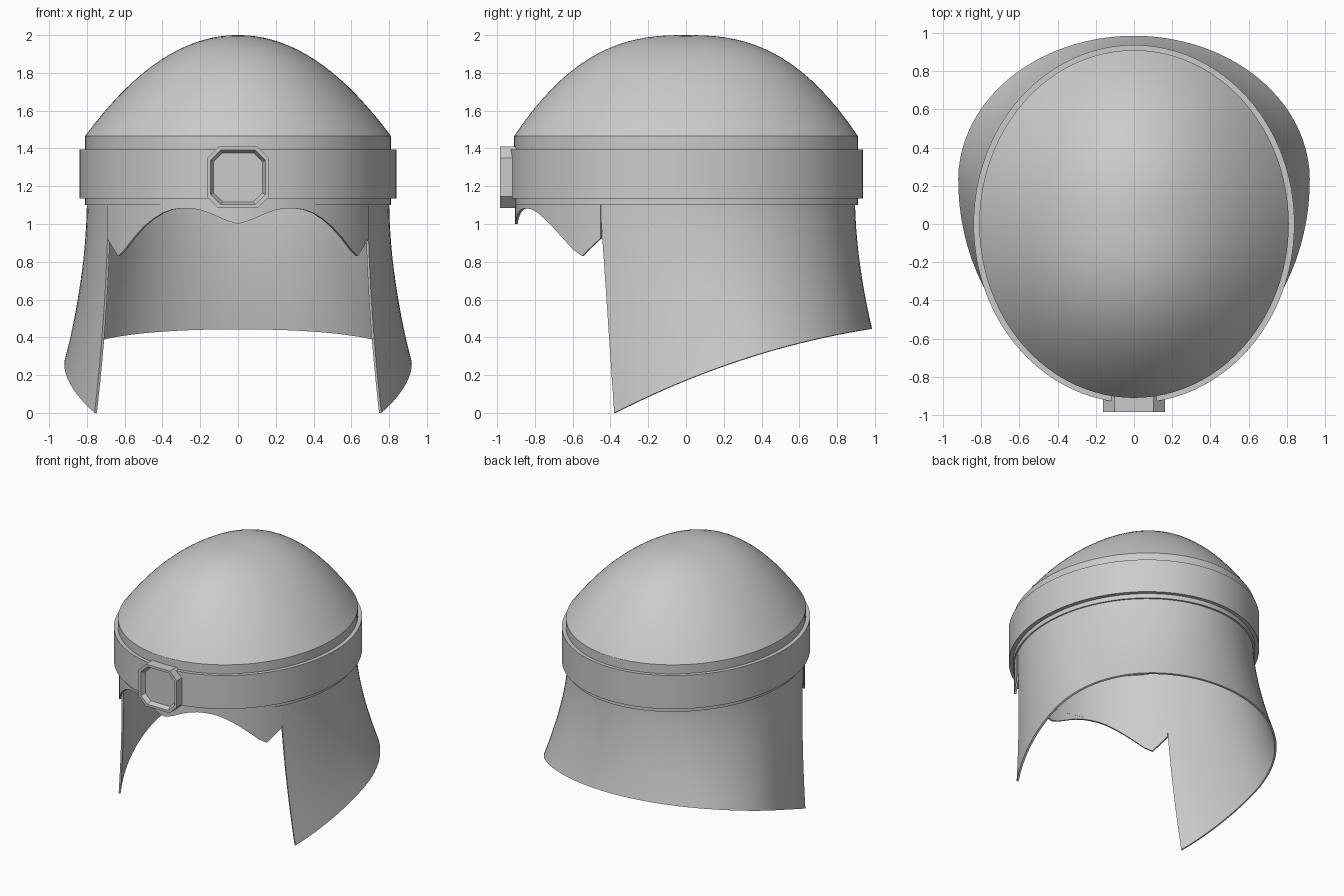
import bpy
import bmesh
from math import sin, cos, pi, radians, sqrt

cube = bpy.data.objects.get("Cube")
if cube:
    bpy.data.objects.remove(cube, do_unlink=True)

GREY = (0.6, 0.6, 0.6, 1.0)
steel = bpy.data.materials.new("grey_steel")
steel.use_nodes = True
steel.diffuse_color = GREY
steel.node_tree.nodes["Principled BSDF"].inputs["Base Color"].default_value = GREY


def sheet(name, rows, closed=False, thickness=0.0):
    """Skin rows of points (bottom to top, anticlockwise) and shade the result."""
    bm = bmesh.new()
    grid = [[bm.verts.new(p) for p in row] for row in rows]
    n = len(rows[0])
    for low, high in zip(grid, grid[1:]):
        for i in range(n if closed else n - 1):
            k = (i + 1) % n
            bm.faces.new((low[i], low[k], high[k], high[i]))
    bmesh.ops.remove_doubles(bm, verts=bm.verts, dist=1e-5)
    mesh = bpy.data.meshes.new(name)
    bm.to_mesh(mesh)
    bm.free()
    mesh.materials.append(steel)
    ob = bpy.data.objects.new(name, mesh)
    bpy.context.collection.objects.link(ob)
    bpy.ops.object.select_all(action='DESELECT')
    ob.select_set(True)
    bpy.context.view_layer.objects.active = ob
    if thickness:
        mod = ob.modifiers.new("thickness", 'SOLIDIFY')
        mod.thickness = thickness
        mod.offset = -1
        bpy.ops.object.modifier_apply(modifier=mod.name)
    bpy.ops.object.shade_smooth_by_angle(angle=radians(25))
    return ob


def ring(rx, ry, z, n=96):
    return [(rx * cos(2 * pi * i / n), ry * sin(2 * pi * i / n), z) for i in range(n)]


# Dome: straight skirt, then a cap that is rounder along y than along x
RX, RY, CREST, SHOULDER = 0.81, 0.91, 2.0, 1.465


def dome_ring(u):
    row = []
    for x, y, _ in ring(RX, RY, 0):
        power = 2.05 + 0.5 * (y / RY) ** 2
        row.append((x * u, y * u, SHOULDER + (CREST - SHOULDER) * (1 - u ** power)))
    return row


STEPS = 18
sheet("dome", [ring(RX, RY, 1.10)] + [dome_ring(1 - i / STEPS) for i in range(STEPS + 1)],
      closed=True, thickness=0.02)

# Band: closed rectangular section swept round the dome
section = [(0.0, 1.135), (0.035, 1.135), (0.035, 1.395), (0.0, 1.395), (0.0, 1.135)]
sheet("head_band", [ring(RX - 0.005 + d, RY - 0.008 + d, z) for d, z in section], closed=True)

# Neck guard: the upper ellipse flares into a wider, slanted lower edge
TOP = 1.13
COLS, LEVELS = 64, 14


def lower_height(y):
    t = (y + 0.38) / 1.36
    return 0.445 * (1.55 * t - 0.55 * t * t)


def guard_point(s, t):
    side = 1 if s >= 0 else -1
    f = 1 - abs(s)                      # 0 at the front edge, 1 at the back
    a = radians(-30.7 + 120.7 * f)
    b = radians(-34.4 + 124.4 * f)
    top_x, top_y = 0.80 * cos(a), 0.895 * sin(a)
    low_x = 0.92 * cos(b)
    low_y = 0.23 + (0.755 if b > 0 else 1.08) * sin(b)
    flare = t ** 1.8
    slide = t ** (1 + 0.8 * f)
    x = top_x + (low_x - top_x) * flare
    y = top_y + (low_y - top_y) * slide
    return (side * x, y, TOP + (lower_height(low_y) - TOP) * t)


sheet("neck_guard",
      [[guard_point(1 - 2 * i / COLS, 1 - j / LEVELS) for i in range(COLS + 1)]
       for j in range(LEVELS + 1)], thickness=0.014)

# Brow plate: wavy lower edge with a centre point and two side points
half = [(0, 1.0), (0.05, 1.014), (0.1, 1.035), (0.15, 1.057), (0.2, 1.074), (0.25, 1.083),
        (0.3, 1.083), (0.35, 1.076), (0.4, 1.058), (0.45, 1.027), (0.5, 0.985),
        (0.55, 0.93), (0.6, 0.865), (0.635, 0.83), (0.66, 0.87), (0.693, 0.925)]
edge = [(-x, z) for x, z in reversed(half[1:])] + half


def brow_point(x, z, t):
    return (x, -0.905 * sqrt(1 - (x / 0.80) ** 2), z + (TOP - z) * t)


sheet("brow_plate", [[brow_point(x, z, t) for x, z in edge] for t in (0, 0.5, 1)],
      thickness=0.014)


# Badge: chamfered octagonal frame with a sunken face
def octagon(size, y):
    c = size * 0.63
    corners = [(c, -size), (size, -c), (size, c), (c, size),
               (-c, size), (-size, c), (-size, -c), (-c, -size)]
    return [(x, y, 1.247 + z) for x, z in corners]


badge = sheet("front_badge",
              [octagon(0.163, -0.90), octagon(0.163, -0.985), octagon(0.145, -0.985),
               octagon(0.13, -0.95), octagon(0.0, -0.95)], closed=True)
badge.data.shade_flat()
